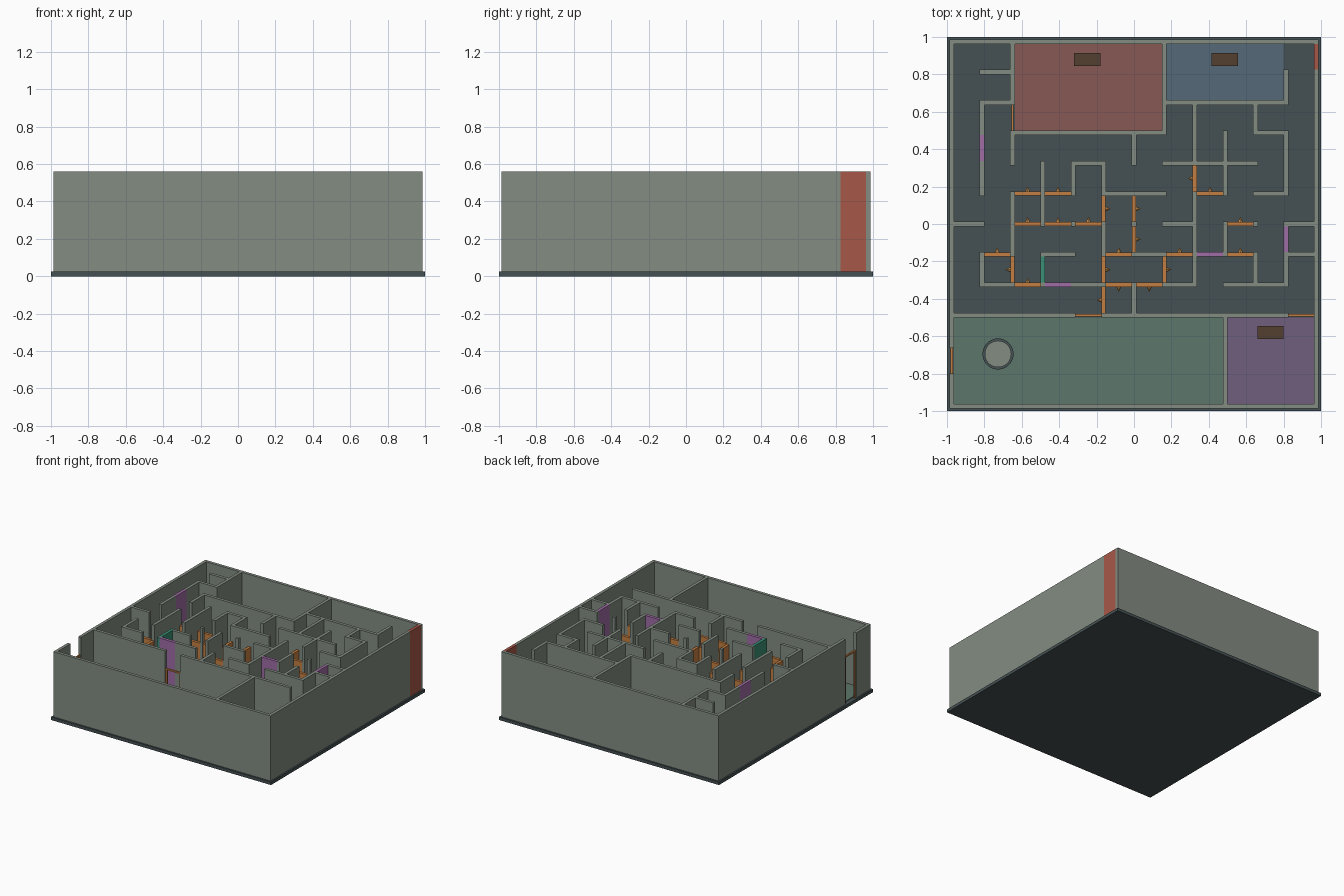
import bpy, bmesh
from mathutils import Matrix, Vector

if "Cube" in bpy.data.objects:
    bpy.data.objects.remove(bpy.data.objects["Cube"])

G = 0.1625            # maze cell
H = 0.0125            # half wall thickness
Z0, Z1 = 0.025, 0.56  # wall bottom and top
DOOR_Z, FRAME_Z = 0.43, 0.415


def material(name, r, g, b):
    m = bpy.data.materials.new(name)
    m.diffuse_color = [(c / 255) ** 2.2 for c in (r, g, b)] + [1]
    m.use_nodes = True
    m.node_tree.nodes["Principled BSDF"].inputs["Base Color"].default_value = m.diffuse_color
    return m


STONE = material("stone", 130, 139, 129)
SLATE = material("slate", 70, 81, 83)
ORANGE = material("orange", 196, 126, 68)
TAN = material("tan", 214, 156, 92)
PURPLE = material("purple", 158, 108, 164)
GREEN = material("green", 60, 142, 116)
RED = material("red", 166, 88, 74)
BROWN = material("brown", 84, 66, 52)


def box(bm, x0, x1, y0, y1, z0, z1):
    m = Matrix.LocRotScale(Vector(((x0 + x1) / 2, (y0 + y1) / 2, (z0 + z1) / 2)), None,
                           Vector((x1 - x0, y1 - y0, z1 - z0)))
    bmesh.ops.create_cube(bm, size=1, matrix=m)


def run(bm, axis, line, a, b, ext=H, half=H, z0=Z0, z1=Z1):
    """Wall-like box on a grid line, from node a to node b, ends moved out by ext."""
    c, lo, hi = line * G, a * G - ext, b * G + ext
    if axis == 'x':   # runs along x at constant y
        box(bm, lo, hi, c - half, c + half, z0, z1)
    else:
        box(bm, c - half, c + half, lo, hi, z0, z1)


def finish(bm, name, mat):
    me = bpy.data.meshes.new(name)
    bm.to_mesh(me)
    bm.free()
    me.materials.append(mat)
    ob = bpy.data.objects.new(name, me)
    bpy.context.collection.objects.link(ob)
    return ob


def single_box(name, mat, *dims):
    bm = bmesh.new()
    box(bm, *dims)
    return finish(bm, name, mat)


# Base slab
single_box("base_slab", SLATE, -1, 1, -1, 1, 0, Z0)

# Coloured room floors
for name, rgb, dims in (
        ("red_room_floor", (134, 89, 85), (-4, 1, 3, 6)),
        ("blue_room_floor", (86, 104, 120), (1, 5, 4, 6)),
        ("green_room_floor", (93, 117, 106), (-6, 3, -6, -3)),
        ("purple_room_floor", (113, 95, 126), (3, 6, -6, -3))):
    x0, x1, y0, y1 = [v * G for v in dims]
    single_box(name, material(name, *rgb), x0 + H, x1 - H, y0 + H, y1 - H, Z0 - 0.005, Z0 + 0.006)

# Outer walls, with an entrance gap on the left and an exit on the right
bm = bmesh.new()
for s in (-6, 6):
    run(bm, 'x', s, -6, 6)
run(bm, 'y', -6, -6, -5)
run(bm, 'y', -6, -4, 6)
run(bm, 'y', 6, -6, 5)
finish(bm, "outer_walls", STONE)
bm = bmesh.new()
run(bm, 'y', 6, 5, 6, ext=-H)
finish(bm, "exit_panel", RED)

# Inner walls: (line, start, end) in grid nodes
along_y = [(-5, 3, 4), (-5, 1, 2), (-5, -2, -1), (-4, 4, 6), (-4, 2, 3), (-4, -1, 1),
           (-3, 0, 2), (-2, 1, 2), (-1, 1, 2), (-1, -1, 0), (0, 2, 3), (0, -3, -2),
           (1, 3, 6), (2, 2, 4), (2, -2, 1), (3, 1, 3), (3, -1, 0), (3, -6, -3),
           (4, 3, 4), (4, -2, -1), (5, 4, 5), (5, 1, 3), (5, -2, -1)]
along_x = [(5, -5, -4), (4, -5, -4), (4, 1, 5), (3, -4, 1), (3, 4, 5), (2, -2, -1),
           (2, 1, 4), (1, -1, 1), (1, 4, 5), (0, -6, -5), (0, 1, 2), (0, 5, 6),
           (-1, -3, -2), (-1, 0, 1), (-1, 5, 6), (-2, -5, -4), (-2, -2, -1),
           (-2, 1, 2), (-2, 3, 5), (-3, -6, -2), (-3, -1, 5)]
bm = bmesh.new()
for w in along_y:
    run(bm, 'y', *w)
for w in along_x:
    run(bm, 'x', *w)
finish(bm, "maze_walls", STONE)

# One-way doors: (axis, line, start, arrow direction)
doors = [('x', 1, -4, 1), ('x', 1, -3, 1), ('x', 1, 2, 1), ('x', 0, -4, 1), ('x', 0, -3, 1),
         ('x', 0, -2, 1), ('x', 0, 3, 1), ('x', -1, -5, 1), ('x', -1, -1, 1), ('x', -1, 1, 1),
         ('x', -1, 3, 1), ('x', -2, -4, 1), ('x', -2, -1, -1), ('x', -2, 0, -1),
         ('y', -4, -2, -1), ('y', -1, 0, 1), ('y', -1, -2, 1), ('y', -1, -3, -1),
         ('y', 0, 0, 1), ('y', 0, -1, 1), ('y', 1, -2, 1), ('y', 2, 1, -1)]
panels, arrows, posts = bmesh.new(), bmesh.new(), bmesh.new()
nodes = set()
for axis, line, a, d in doors:
    run(panels, axis, line, a, a + 1, ext=-H, half=0.011, z1=DOOR_Z)
    off, mid = line * G + d * 0.024, (a + 0.5) * G
    if axis == 'x':
        loc, direction = Vector((mid, off, 0.28)), Vector((0, d, 0))
        nodes |= {(a, line), (a + 1, line)}
    else:
        loc, direction = Vector((off, mid, 0.28)), Vector((d, 0, 0))
        nodes |= {(line, a), (line, a + 1)}
    rot = direction.to_track_quat('Z', 'Y').to_matrix().to_4x4()
    bmesh.ops.create_cone(arrows, cap_ends=True, segments=8, radius1=0.014, radius2=0,
                          depth=0.028, matrix=Matrix.Translation(loc) @ rot)
for x, y in nodes:
    box(posts, x * G - H, x * G + H, y * G - H, y * G + H, Z0, Z1)
finish(panels, "one_way_doors", ORANGE)
finish(arrows, "door_arrows", TAN)
finish(posts, "door_posts", STONE)

# Secret full-height panels
bm = bmesh.new()
for axis, line, a in (('y', -5, 2), ('y', 5, -1), ('x', -2, -3), ('x', -1, 2)):
    run(bm, axis, line, a, a + 1, ext=-H)
finish(bm, "secret_panels", PURPLE)
bm = bmesh.new()
run(bm, 'y', -3, -2, -1, ext=H)
finish(bm, "green_panel", GREEN)

# Thin door frames in the open doorways: two posts and a lintel
bm = bmesh.new()
T = 0.012
for axis, line, a in (('x', -3, -2), ('x', -3, 5), ('y', -4, 3), ('y', -6, -5)):
    run(bm, axis, line, a, a + 1, ext=-H, half=T / 2, z0=FRAME_Z - T, z1=FRAME_Z)
    for e in (a * G + H, (a + 1) * G - H - T):
        run(bm, axis, line, e / G, (e + T) / G, ext=0, half=T / 2, z1=FRAME_Z - T)
finish(bm, "doorway_frames", ORANGE)

# Chests in the rooms
for i, (x, y) in enumerate(((-0.25, 0.88), (0.485, 0.88), (0.73, -0.58))):
    single_box(f"chest_{i + 1}", BROWN, x - 0.07, x + 0.07, y - 0.035, y + 0.035, Z0, 0.10)

# Round well with a dark rim
for name, mat, r, h in (("well_rim", SLATE, 0.083, 0.05), ("well_drum", STONE, 0.071, 0.075)):
    bpy.ops.mesh.primitive_cylinder_add(vertices=32, radius=r, depth=h,
                                        location=(-0.727, -0.695, Z0 + h / 2))
    ob = bpy.context.object
    ob.name = name
    ob.data.materials.append(mat)
    bpy.ops.object.shade_smooth_by_angle()
